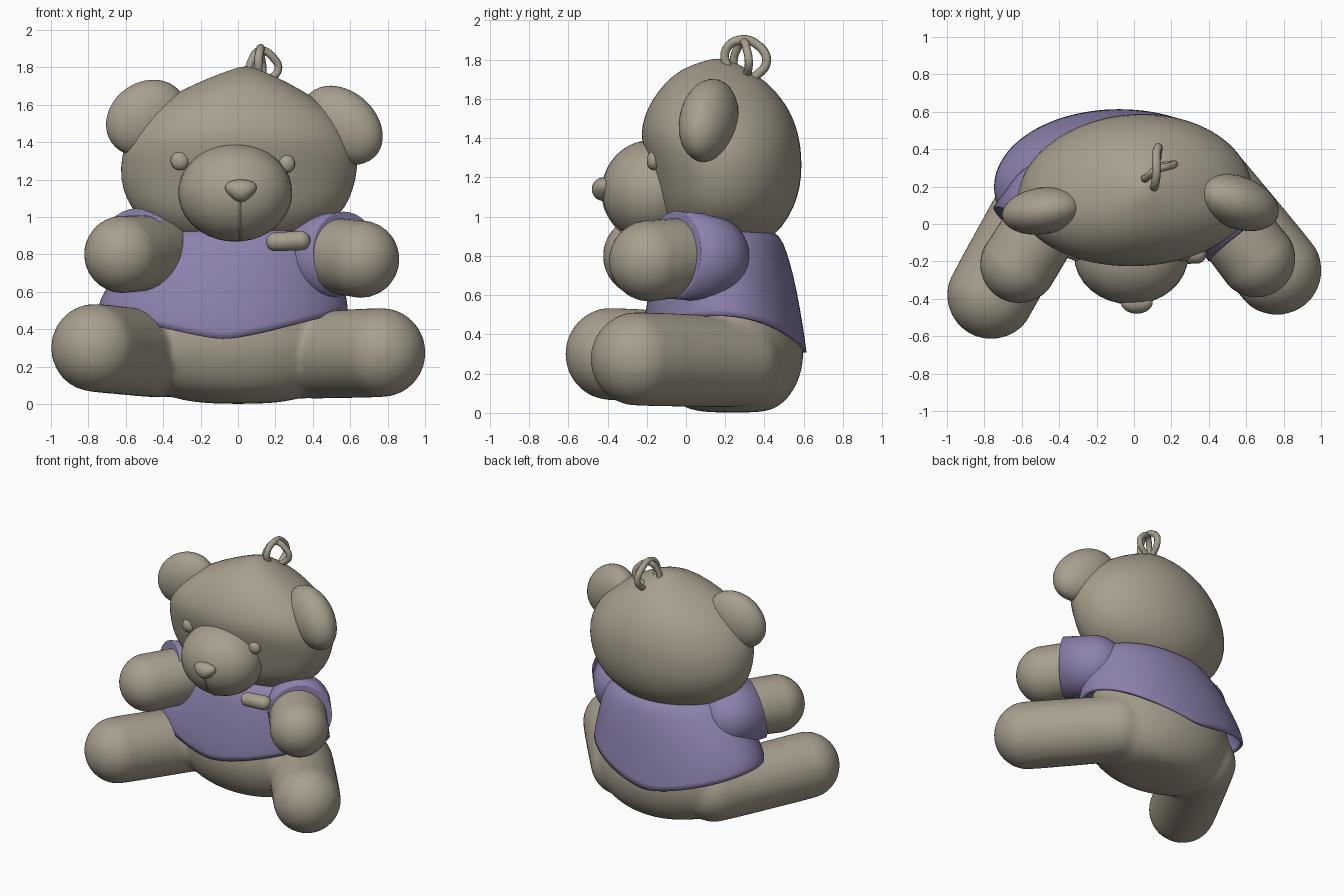
import bpy, bmesh, math
from mathutils import Vector, Matrix

if "Cube" in bpy.data.objects:
    bpy.data.objects.remove(bpy.data.objects["Cube"])


def material(name, rgb):
    m = bpy.data.materials.new(name)
    m.use_nodes = True
    m.diffuse_color = (*rgb, 1)
    bsdf = m.node_tree.nodes["Principled BSDF"]
    bsdf.inputs["Base Color"].default_value = (*rgb, 1)
    bsdf.inputs["Roughness"].default_value = 0.8
    return m


TAN = material("warm tan", (0.39, 0.345, 0.27))
PURPLE = material("soft purple", (0.265, 0.222, 0.42))


def finish(bm, name, mat):
    bmesh.ops.recalc_face_normals(bm, faces=bm.faces)
    for f in bm.faces:
        f.smooth = True
    mesh = bpy.data.meshes.new(name)
    bm.to_mesh(mesh)
    bm.free()
    mesh.materials.append(mat)
    ob = bpy.data.objects.new(name, mesh)
    bpy.context.collection.objects.link(ob)
    return ob


def loft(name, rings, mat, hem=None, top_z=1, widest=0.5, lean=0, n=48):
    """Stack rings (z, centre x, half width, front y, back y).
    widest: where along the depth a ring is widest; lean: sideways skew to the back;
    hem: height of an open lower edge by direction."""
    bm = bmesh.new()
    rows = []
    z0 = rings[0][0]
    for z, cx, rx, front, back in rings:
        row = []
        for i in range(n):
            a = math.tau * i / n
            c, s = math.cos(a), math.sin(a)
            h = z
            if hem:
                t = (z - z0) / (top_z - z0)
                h = hem(c, s) * (1 - t) + top_z * t
            mid = front + (back - front) * widest
            y = mid + s * (back - mid if s > 0 else mid - front)
            row.append(bm.verts.new((cx + rx * c + lean * (y - mid), y, h)))
        rows.append(row)
    for low, high in zip(rows, rows[1:]):
        for i in range(n):
            j = (i + 1) % n
            bm.faces.new((low[i], low[j], high[j], high[i]))
    bm.faces.new(rows[-1])
    if not hem:
        bm.faces.new(rows[0][::-1])
    ob = finish(bm, name, mat)
    ob.modifiers.new("smooth", "SUBSURF").levels = 1
    return ob


def ellipsoid(name, centre, radii, mat=TAN, turn=(0, 0, 0), shape=None):
    bm = bmesh.new()
    bmesh.ops.create_uvsphere(bm, u_segments=32, v_segments=20, radius=1)
    for v in bm.verts:
        if shape:
            shape(v.co)
        v.co = Vector([p * r for p, r in zip(v.co, radii)])
    rot = Matrix.Identity(4)
    for angle, axis in zip(turn, "XYZ"):
        rot = Matrix.Rotation(math.radians(angle), 4, axis) @ rot
    bmesh.ops.transform(bm, matrix=Matrix.Translation(centre) @ rot, verts=bm.verts)
    return finish(bm, name, mat)


def capsule(name, start, end, r_start, r_end, mat=TAN, flat_end=False):
    """Rounded limb between two points; flat_end cuts it square at the end."""
    start, end = Vector(start), Vector(end)
    rot = (end - start).to_track_quat("Z", "Y")
    bm = bmesh.new()
    bmesh.ops.create_uvsphere(bm, u_segments=32, v_segments=21, radius=1)
    for v in bm.verts:
        p = v.co.copy()
        if p.z > 0:
            if flat_end:
                p.z = 0
            v.co = end + rot @ (p * r_end)
        else:
            v.co = start + rot @ (p * r_start)
    return finish(bm, name, mat)


def cord(name, points, radius):
    cu = bpy.data.curves.new(name, "CURVE")
    cu.dimensions = "3D"
    cu.bevel_depth = radius
    cu.bevel_resolution = 3
    cu.use_fill_caps = True
    sp = cu.splines.new("BEZIER")
    sp.bezier_points.add(len(points) - 1)
    for bp, p in zip(sp.bezier_points, points):
        bp.co = p
        bp.handle_left_type = bp.handle_right_type = "AUTO"
    cu.materials.append(TAN)
    ob = bpy.data.objects.new(name, cu)
    bpy.context.collection.objects.link(ob)


# Head, pointed slightly at the crown
loft("head", [
    (0.85, 0, 0.25, 0.05, 0.36), (0.90, 0, 0.4, -0.05, 0.45),
    (1.0, 0, 0.54, -0.13, 0.53), (1.1, 0, 0.6, -0.16, 0.57),
    (1.2, 0, 0.63, -0.18, 0.59), (1.32, 0.01, 0.635, -0.21, 0.59),
    (1.42, 0.01, 0.605, -0.235, 0.575), (1.52, 0.01, 0.54, -0.21, 0.54),
    (1.6, 0.01, 0.45, -0.17, 0.49), (1.68, 0.02, 0.32, -0.11, 0.42),
    (1.75, 0.03, 0.17, -0.03, 0.32), (1.79, 0.04, 0.07, 0.08, 0.24),
    (1.805, 0.04, 0.02, 0.14, 0.19)], TAN, widest=0.42, lean=0.08)

# Ears
ellipsoid("right_ear", (-0.49, 0.07, 1.53), (0.23, 0.125, 0.19), turn=(0, -35, 8))
ellipsoid("left_ear", (0.555, 0.115, 1.49), (0.25, 0.14, 0.185), turn=(0, 38, -20))


# Face
def taper_down(p):
    p.x *= 0.8 + 0.3 * p.z


ellipsoid("muzzle", (-0.015, -0.17, 1.13), (0.305, 0.26, 0.262))
ellipsoid("nose", (0.015, -0.42, 1.14), (0.1, 0.06, 0.06), shape=taper_down)
ellipsoid("right_eye", (-0.31, -0.16, 1.3), (0.05, 0.035, 0.05))
ellipsoid("left_eye", (0.26, -0.165, 1.285), (0.045, 0.035, 0.048))
cord("mouth_seam", [(0.01, -0.425, 1.09), (0.01, -0.402, 1.02),
                    (0.01, -0.33, 0.925), (0.01, -0.25, 0.883)], 0.006)

# Lower body and legs, fused into one soft skin
body = loft("body_and_legs", [
    (0.0, 0, 0.15, 0.1, 0.38), (0.02, 0, 0.32, 0, 0.46),
    (0.08, -0.01, 0.47, -0.1, 0.53), (0.18, -0.02, 0.56, -0.16, 0.585),
    (0.3, -0.03, 0.6, -0.195, 0.605), (0.42, -0.04, 0.59, -0.185, 0.59),
    (0.6, -0.04, 0.5, -0.14, 0.53), (0.85, 0, 0.38, -0.06, 0.42)], TAN)
legs = [
    capsule("right_leg", (-0.42, 0.25, 0.265), (-0.762, -0.377, 0.3), 0.235, 0.24),
    capsule("left_leg", (0.36, 0.25, 0.26), (0.762, -0.245, 0.275), 0.235, 0.243)]
for ob in [body] + legs:
    ob.select_set(True)
bpy.context.view_layer.objects.active = body
bpy.ops.object.join()
fuse = body.modifiers.new("fuse", "REMESH")
fuse.mode = "VOXEL"
fuse.voxel_size = 0.022
fuse.use_smooth_shade = True
soften = body.modifiers.new("soften", "SMOOTH")
soften.factor = 0.5
soften.iterations = 8


# Shirt whose hem dips at front and back
def hem_height(c, s):
    return 0.325 - 0.02 * s + 0.17 * abs(c) ** 1.3


shirt = loft("shirt", [
    (0.32, -0.08, 0.67, -0.22, 0.615), (0.4, -0.08, 0.665, -0.22, 0.605),
    (0.55, -0.06, 0.62, -0.2, 0.58), (0.7, -0.03, 0.57, -0.17, 0.55),
    (0.82, 0, 0.51, -0.14, 0.515), (0.91, 0, 0.45, -0.1, 0.48),
    (0.95, 0, 0.35, -0.04, 0.4)], PURPLE, hem_height, 0.95)
cloth = shirt.modifiers.new("cloth", "SOLIDIFY")
cloth.thickness = 0.02

# Arms and sleeves
capsule("right_arm", (-0.45, 0.05, 0.81), (-0.615, -0.215, 0.8), 0.2, 0.207)
capsule("left_arm", (0.47, 0.05, 0.8), (0.655, -0.185, 0.775), 0.2, 0.207)
capsule("right_sleeve", (-0.46, 0.11, 0.79), (-0.57, -0.04, 0.825), 0.225, 0.225, PURPLE, True)
capsule("left_sleeve", (0.45, 0.1, 0.79), (0.575, -0.06, 0.805), 0.225, 0.225, PURPLE, True)

# Collar button and hanging loops on the crown
capsule("collar_button", (0.2, -0.165, 0.867), (0.335, -0.16, 0.874), 0.05, 0.052)
cord("long_loop", [(0.11, 0.22, 1.74), (0.11, 0.2, 1.84), (0.12, 0.27, 1.9),
                   (0.12, 0.37, 1.87), (0.13, 0.41, 1.79), (0.12, 0.34, 1.7)], 0.023)
cord("cross_loop", [(0.05, 0.24, 1.74), (0.07, 0.25, 1.83), (0.12, 0.29, 1.89),
                    (0.19, 0.31, 1.85), (0.215, 0.32, 1.79), (0.15, 0.31, 1.72)], 0.021)
